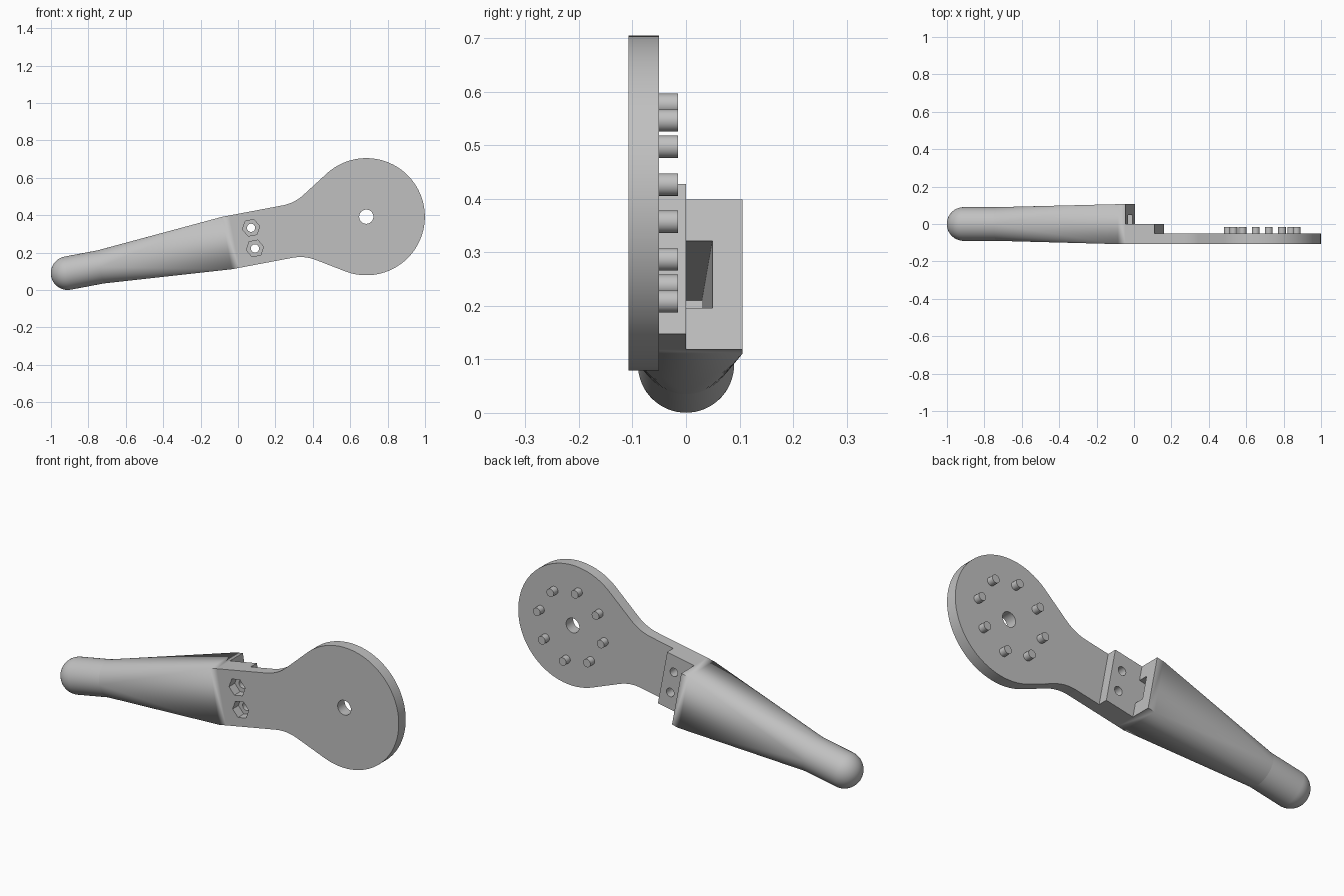
import bpy, bmesh
from math import sin, cos, pi, radians
from mathutils import Matrix

if "Cube" in bpy.data.objects:
    bpy.data.objects.remove(bpy.data.objects["Cube"], do_unlink=True)

# Local frame: u along the lever, v across it, origin at the disc centre
FRAME = Matrix.Translation((0.686, 0, 0.392)) @ Matrix.Rotation(-radians(10.7), 4, 'Y')
FRONT, PLATE_BACK, MID_BACK, REAR = -0.1075, -0.05, 0.0, 0.106
HALF = 0.1425                      # half height of the straight body
STEP_A, STEP_B = -0.7186, -0.561   # the two steps on the back
GRIP_END, TIP, GRIP_R = -1.446, -1.625, 0.09
DISC_R, RING_R = 0.313, 0.187

grey = bpy.data.materials.new("plain grey")
grey.use_nodes = True
colour = (0.53, 0.53, 0.53, 1)
grey.diffuse_color = colour
grey.node_tree.nodes["Principled BSDF"].inputs["Base Color"].default_value = colour


def finish(name, bm):
    bmesh.ops.recalc_face_normals(bm, faces=bm.faces)
    mesh = bpy.data.meshes.new(name)
    bm.to_mesh(mesh)
    bm.free()
    mesh.materials.append(grey)
    obj = bpy.data.objects.new(name, mesh)
    bpy.context.scene.collection.objects.link(obj)
    obj.matrix_world = FRAME
    return obj


def prism(name, outline, y0, y1):
    bm = bmesh.new()
    face = bm.faces.new([bm.verts.new((u, y0, v)) for u, v in outline])
    new = bmesh.ops.extrude_face_region(bm, geom=[face])["geom"]
    verts = [g for g in new if isinstance(g, bmesh.types.BMVert)]
    bmesh.ops.translate(bm, verts=verts, vec=(0, y1 - y0, 0))
    return finish(name, bm)


def hull(name, points):
    bm = bmesh.new()
    for p in points:
        bm.verts.new(p)
    out = bmesh.ops.convex_hull(bm, input=bm.verts)
    spare = {g for g in out["geom_interior"] + out["geom_unused"]
             if isinstance(g, bmesh.types.BMVert)}
    bmesh.ops.delete(bm, geom=list(spare), context='VERTS')
    bmesh.ops.dissolve_limit(bm, angle_limit=radians(0.2), verts=bm.verts, edges=bm.edges)
    return finish(name, bm)


def ring(u, v, r, n):
    return [(u + r * cos(2 * pi * i / n), v + r * sin(2 * pi * i / n)) for i in range(n)]


def section(u, r, n=64):
    return [(u, a, b) for a, b in ring(0, 0, r, n)]


def box_section(u, y0, y1, h):
    return [(u, y, v) for y in (y0, y1) for v in (-h, h)]


def cut(obj, cutters):
    for c in cutters:
        c.hide_render = True
        mod = obj.modifiers.new("cut", 'BOOLEAN')
        mod.operation, mod.solver, mod.object = 'DIFFERENCE', 'EXACT', c
    bpy.context.view_layer.update()
    graph = bpy.context.evaluated_depsgraph_get()
    mesh = bpy.data.meshes.new_from_object(obj.evaluated_get(graph))
    obj.modifiers.clear()
    obj.data = mesh
    for c in cutters:
        bpy.data.objects.remove(c, do_unlink=True)


# Disc plate: straight neck, fillet, tangent flank, round head
flank = radians(31.8)
corner = -0.364
fillet_end = (corner + 0.066 * cos(flank), HALF + 0.066 * sin(flank))
half = [(STEP_B, HALF)]
for i in range(13):
    t = i / 12
    a, b, c = (1 - t) ** 2, 2 * t * (1 - t), t * t
    half.append((a * (corner - 0.066) + b * corner + c * fillet_end[0],
                 (a + b) * HALF + c * fillet_end[1]))
start = pi / 2 + flank
half += [(DISC_R * cos(start * (1 - i / 40)), DISC_R * sin(start * (1 - i / 40)))
         for i in range(40)]
outline = half + [(DISC_R, 0)] + [(u, -v) for u, v in reversed(half)]
plate = prism("disc_plate", outline, FRONT, PLATE_BACK)
cut(plate, [prism("axle_cutter", ring(0, 0, 0.038, 40), -0.2, 0.1)])

# Middle block with two bolt holes and hexagonal nut recesses
block = prism("bolt_block", [(STEP_A, -HALF), (STEP_B, -HALF), (STEP_B, HALF), (STEP_A, HALF)],
              FRONT, MID_BACK)
cutters = []
for v in (-0.056, 0.056):
    cutters.append(prism("nut_cutter", ring(-0.6165, v, 0.047, 6), -0.2, -0.06))
    cutters.append(prism("bolt_cutter", ring(-0.6165, v, 0.022, 32), -0.15, 0.1))
cut(block, cutters)

# Tapered handle: round section blending to a rectangle, with a deep slot
handle = hull("tapered_handle", section(GRIP_END, GRIP_R)
              + box_section(STEP_A - 0.04, FRONT, REAR, HALF)
              + box_section(STEP_A, FRONT, REAR, HALF))
cut(handle, [hull("slot_cutter", box_section(STEP_A + 0.02, 0.0, 0.05, 0.064)
                  + box_section(-1.32, 0.0, 0.03, 0.064))])

# Round grip with a domed tip
points = section(GRIP_END, GRIP_R) + [(TIP - GRIP_R, 0, 0)]
for i in range(14):
    a = pi / 2 * i / 14
    points += section(TIP - GRIP_R * sin(a), GRIP_R * cos(a))
grip = hull("round_grip", points)

# Ring of pegs on the back of the disc
pegs = [prism(f"peg_{i + 1}", ring(u, v, 0.021, 24), PLATE_BACK - 0.01, -0.015)
        for i, (u, v) in enumerate(ring(0, 0, RING_R, 8))]

# Smooth shading with sharp edges kept
bpy.ops.object.select_all(action='DESELECT')
for obj in [plate, block, handle, grip] + pegs:
    obj.select_set(True)
bpy.context.view_layer.objects.active = plate
bpy.ops.object.shade_smooth_by_angle(angle=radians(30))
